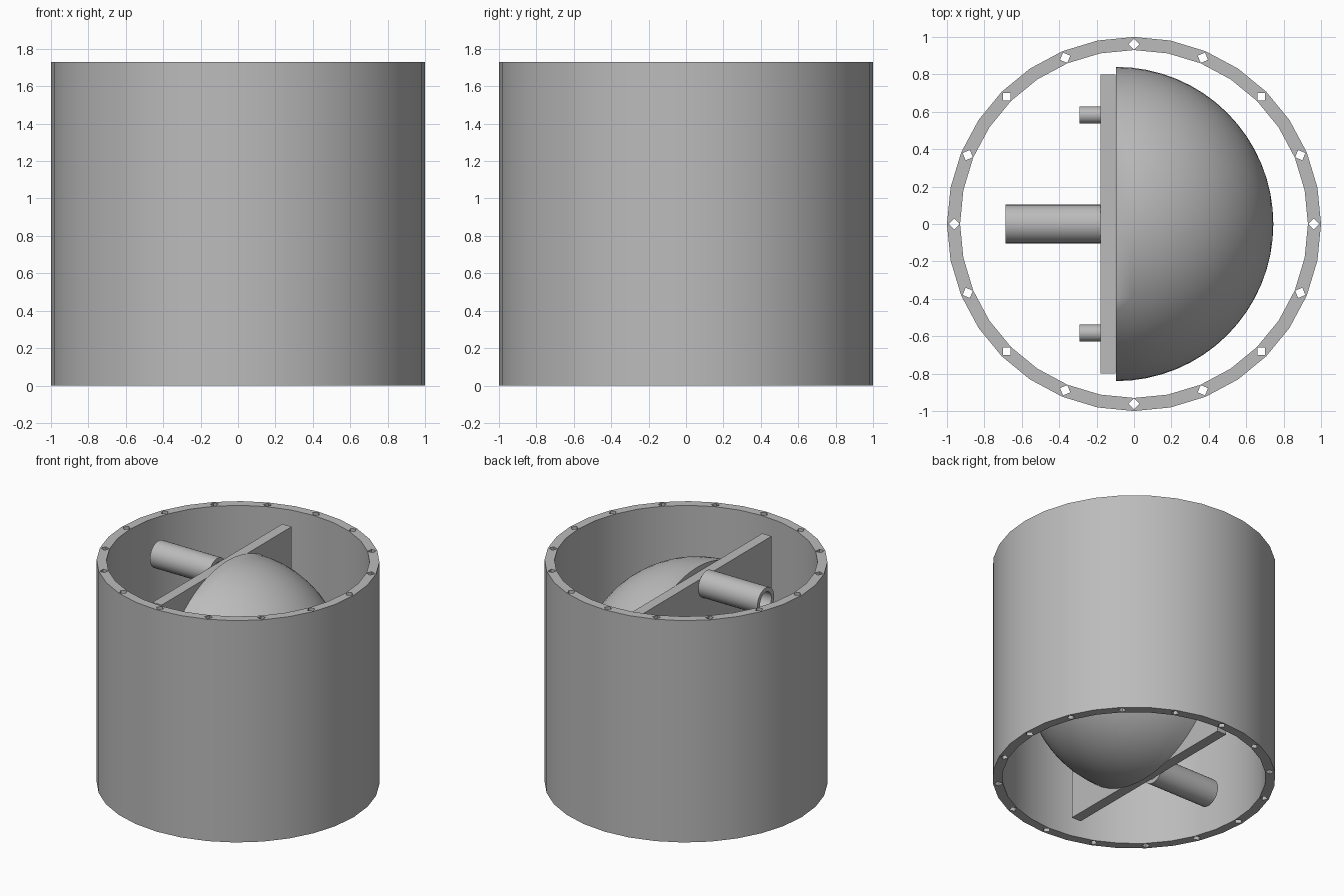
import bpy, bmesh, math
from mathutils import Matrix, Vector

cube = bpy.data.objects.get("Cube")
if cube:
    bpy.data.objects.remove(cube, do_unlink=True)

HEIGHT = 1.73
MID = HEIGHT / 2

grey = bpy.data.materials.new("plain grey")
grey.use_nodes = True
grey.diffuse_color = (0.5, 0.5, 0.5, 1)
grey.node_tree.nodes["Principled BSDF"].inputs["Base Color"].default_value = (0.5, 0.5, 0.5, 1)


def add_object(name, bm, smooth=True):
    bmesh.ops.recalc_face_normals(bm, faces=bm.faces)
    mesh = bpy.data.meshes.new(name)
    bm.to_mesh(mesh)
    bm.free()
    mesh.materials.append(grey)
    obj = bpy.data.objects.new(name, mesh)
    bpy.context.collection.objects.link(obj)
    if smooth:
        shade(obj)
    return obj


def shade(obj):
    bpy.ops.object.select_all(action='DESELECT')
    obj.select_set(True)
    bpy.context.view_layer.objects.active = obj
    bpy.ops.object.shade_smooth_by_angle(angle=math.radians(30))


def revolve(name, profile, sides, matrix, smooth=True):
    """Closed (radius, height) profile swept round z, then placed by matrix."""
    bm = bmesh.new()
    rings = []
    for i in range(sides):
        a = math.tau * i / sides
        rings.append([bm.verts.new((r * math.cos(a), r * math.sin(a), h)) for r, h in profile])
    n = len(profile)
    for i in range(sides):
        a, b = rings[i], rings[(i + 1) % sides]
        for j in range(n):
            k = (j + 1) % n
            bm.faces.new((a[j], b[j], b[k], a[k]))
    bmesh.ops.transform(bm, matrix=matrix, verts=bm.verts)
    return add_object(name, bm, smooth)


def along_x(x, y, z):
    return Matrix.Translation((x, y, z)) @ Matrix.Rotation(math.pi / 2, 4, 'Y')


# Outer shell: open thick tube
shell = revolve("outer_shell", [(1, 0), (1, HEIGHT), (0.93, HEIGHT), (0.93, 0)], 32,
                Matrix.Identity(4), smooth=False)

# Sixteen square holes running through the shell wall
bm = bmesh.new()
for i in range(16):
    turn = Matrix.Rotation(math.tau * i / 16, 4, 'Z')
    place = turn @ Matrix.Translation((0.962, 0, MID)) @ Matrix.Rotation(math.pi / 4, 4, 'Z')
    size = Matrix.Diagonal((0.042, 0.042, HEIGHT + 0.2, 1))
    bmesh.ops.create_cube(bm, size=1, matrix=place @ size)
cutter = add_object("hole_cutter", bm, smooth=False)
cutter.hide_render = True
cut = shell.modifiers.new("holes", 'BOOLEAN')
cut.operation = 'DIFFERENCE'
cut.solver = 'EXACT'
cut.object = cutter
bpy.ops.object.select_all(action='DESELECT')
shell.select_set(True)
bpy.context.view_layer.objects.active = shell
bpy.ops.object.modifier_apply(modifier=cut.name)
bpy.data.objects.remove(cutter, do_unlink=True)
shade(shell)

# Square mounting plate
bm = bmesh.new()
bmesh.ops.create_cube(bm, size=1, matrix=Matrix.Translation((-0.138, 0, MID))
                      @ Matrix.Diagonal((0.08, 1.6, 1.6, 1)))
add_object("mounting_plate", bm, smooth=False)

# Half-sphere dome with a flat back
bm = bmesh.new()
bmesh.ops.create_uvsphere(bm, u_segments=64, v_segments=32, radius=0.84)
cut = bmesh.ops.bisect_plane(bm, geom=bm.verts[:] + bm.edges[:] + bm.faces[:],
                             plane_co=(0, 0, 0), plane_no=(0, 0, 1), clear_inner=True)
bmesh.ops.holes_fill(bm, edges=[e for e in bm.edges if e.is_boundary], sides=0)
bmesh.ops.transform(bm, matrix=along_x(-0.095, 0, MID), verts=bm.verts)
add_object("dome", bm)

# Hollow pipes at the top and bottom of the plate
for name, side in (("upper_pipe", 1), ("lower_pipe", -1)):
    revolve(name, [(0.103, 0), (0.103, 0.51), (0.07, 0.51), (0.07, 0)], 32,
            along_x(-0.688, 0, MID + side * 0.735))

# Short pegs on either side of the plate
for name, side in (("left_peg", 1), ("right_peg", -1)):
    bm = bmesh.new()
    bmesh.ops.create_cone(bm, cap_ends=True, segments=32, radius1=0.045, radius2=0.045,
                          depth=0.12, matrix=along_x(-0.232, side * 0.583, MID))
    add_object(name, bm)
